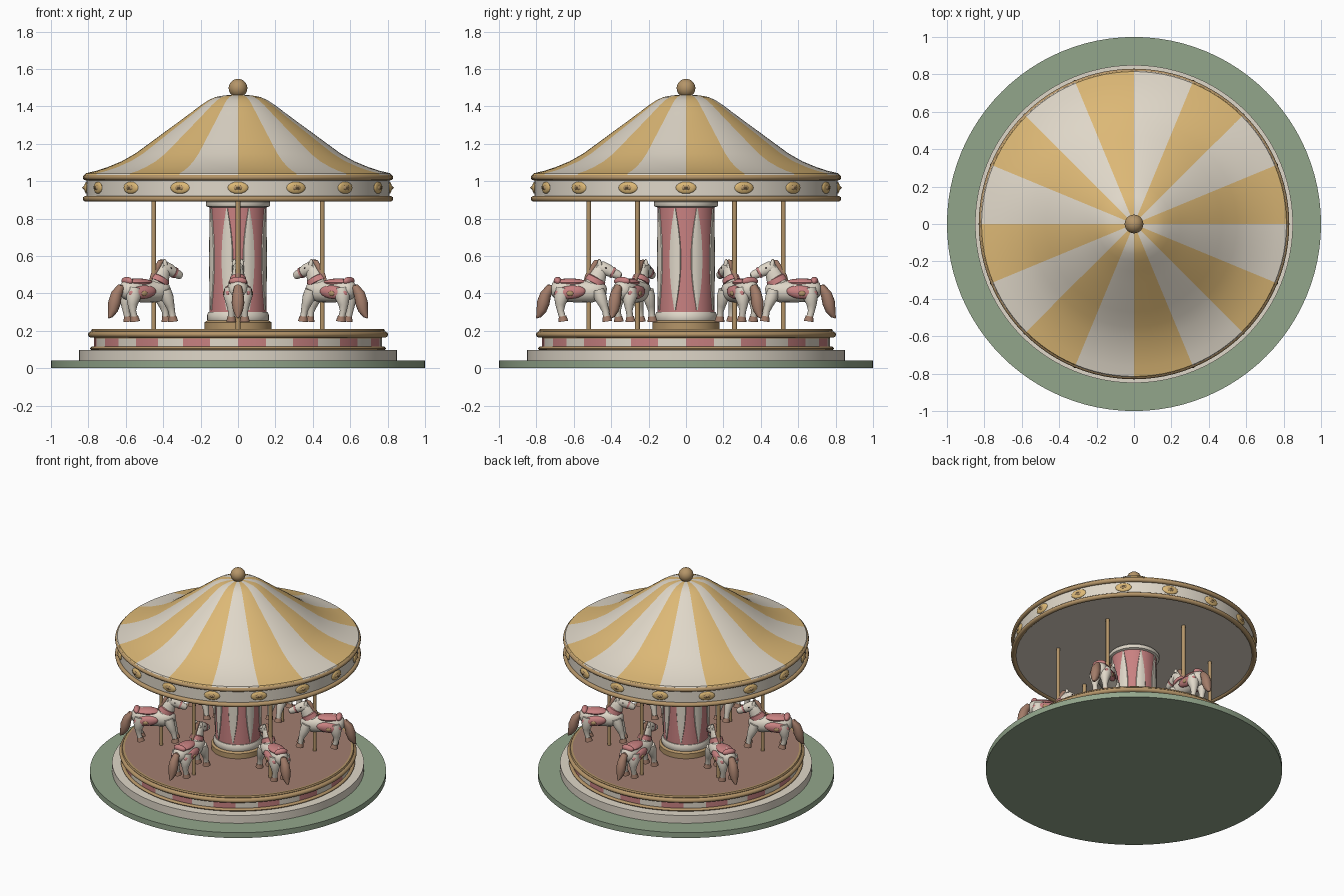
import bpy, bmesh
from math import sin, cos, pi, radians, floor
from mathutils import Vector, Matrix

if "Cube" in bpy.data.objects:
    bpy.data.objects.remove(bpy.data.objects["Cube"])


def mat(name, *rgb):
    m = bpy.data.materials.new(name)
    m.diffuse_color = (*rgb, 1)
    m.use_nodes = True
    m.node_tree.nodes["Principled BSDF"].inputs["Base Color"].default_value = m.diffuse_color
    return m


CREAM = mat("cream", .74, .68, .58)
YELLOW = mat("yellow", .72, .48, .18)
GOLD = mat("gold", .46, .30, .14)
PINK = mat("pink", .58, .22, .22)
GREEN = mat("green", .29, .38, .26)
FLOOR = mat("floor_brown", .36, .21, .16)
HAIR = mat("hair_brown", .36, .20, .14)
DARK = mat("dark", .03, .02, .02)


def finish(name, bm, *mats):
    bmesh.ops.recalc_face_normals(bm, faces=bm.faces[:])
    me = bpy.data.meshes.new(name)
    bm.to_mesh(me)
    bm.free()
    for m in mats:
        me.materials.append(m)
    me.shade_smooth()
    me.set_sharp_from_angle(angle=radians(38))
    ob = bpy.data.objects.new(name, me)
    bpy.context.collection.objects.link(ob)
    return ob


def skin(bm, rings, closed=False, index=lambda i: 0):
    """Bridge consecutive vertex rings; a one-vertex ring becomes a fan."""
    n = max(len(r) for r in rings)
    pairs = list(zip(rings, rings[1:]))
    if closed:
        pairs.append((rings[-1], rings[0]))
    for a, b in pairs:
        for i in range(n):
            j = (i + 1) % n
            quad = [a[i % len(a)], a[j % len(a)], b[j % len(b)], b[i % len(b)]]
            f = bm.faces.new(list(dict.fromkeys(quad)))
            f.material_index = index(i)


def lathe(name, prof, *mats, segs=96, stripes=0, closed=False):
    bm = bmesh.new()
    rings = []
    for r, z in prof:
        if r < 1e-6:
            rings.append([bm.verts.new((0, 0, z))])
        else:
            rings.append([bm.verts.new((r * cos(2 * pi * i / segs), r * sin(2 * pi * i / segs), z))
                          for i in range(segs)])
    skin(bm, rings, closed, lambda i: floor(i * stripes / segs) % 2 if stripes else 0)
    return finish(name, bm, *mats)


def hoop(name, r, z, w, h, m):
    prof = [(r + w * cos(k * pi / 6), z + h * sin(k * pi / 6)) for k in range(12)]
    return lathe(name, prof, m, closed=True)


def tube(name, pts, m, y=0, width=1, n=16):
    """Round sweep through (x, z, radius) points in the plane at side offset y."""
    bm = bmesh.new()
    rings = []
    for k, (x, z, r) in enumerate(pts):
        a, b = pts[max(k - 1, 0)], pts[min(k + 1, len(pts) - 1)]
        t = Vector((b[0] - a[0], 0, b[1] - a[1])).normalized()
        nrm = Vector((-t.z, 0, t.x))
        rings.append([bm.verts.new(Vector((x, y, z)) + nrm * r * cos(2 * pi * i / n)
                                   + Vector((0, r * width * sin(2 * pi * i / n), 0))) for i in range(n)])
    skin(bm, rings)
    bm.faces.new(rings[0])
    bm.faces.new(rings[-1])
    return finish(name, bm, m)


def ball(name, loc, scale, m, tilt=0, n=20):
    bm = bmesh.new()
    bmesh.ops.create_uvsphere(bm, u_segments=n, v_segments=n // 2, radius=1)
    bm.transform(Matrix.Translation(loc) @ Matrix.Rotation(tilt, 4, 'Y') @ Matrix.Diagonal((*scale, 1)))
    return finish(name, bm, m)


# Ground disc, step and platform
lathe("ground_disc", [(0, 0), (1, 0), (1, .04), (0, .04)], GREEN)
lathe("step", [(.7, .04), (.85, .04), (.85, .098), (.7, .098)], CREAM)
lathe("platform_band", [(.77, .095), (.77, .165)], PINK, CREAM, stripes=32)
hoop("platform_lower_rim", .775, .106, .016, .01, GOLD)
hoop("platform_upper_rim", .782, .18, .02, .017, GOLD)
lathe("platform_edge", [(.77, .16), (.78, .19), (.785, .2), (.78, .21), (.765, .21)], GOLD)
lathe("platform_floor", [(.768, .208), (0, .208)], FLOOR)

# Central column with tapered flutes
lathe("column_foot", [(.18, .208), (.18, .245), (.165, .255)], GOLD, segs=64)
lathe("column_base", [(.16, .25), (.165, .26), (.165, .285), (.158, .3), (.152, .3)], CREAM, segs=64)
lathe("column", [(.153, .25), (.153, .88)], PINK, segs=64)
lathe("column_capital", [(.153, .86), (.168, .865), (.172, .872), (.172, .888), (.165, .895), (0, .895)],
      CREAM, segs=64)
for k in range(8):
    bm = bmesh.new()
    rows = []
    for i in range(17):
        t = i / 16
        half = radians(12.5) * sin(pi * min(max(t, .02), .98)) ** .8
        mid = 2 * pi * (k + .5) / 8
        rows.append([bm.verts.new((r * cos(mid + s * half), r * sin(mid + s * half), .31 + .545 * t))
                     for s, r in ((-1, .153), (-.9, .158), (-.3, .16), (.3, .16), (.9, .158), (1, .153))])
    for a, b in zip(rows, rows[1:]):
        for j in range(5):
            bm.faces.new((a[j], a[j + 1], b[j + 1], b[j]))
    finish("column_flute", bm, CREAM)

# Canopy with frieze, rims, medallions and finial
lathe("canopy_frieze", [(0, .9), (.81, .9), (.81, 1.03)], CREAM)
hoop("frieze_lower_rim", .812, .906, .018, .016, GOLD)
hoop("frieze_upper_rim", .812, 1.02, .018, .016, GOLD)
lathe("canopy", [(.822, 1.03), (.815, 1.042), (.76, 1.055), (.7, 1.074), (.62, 1.107), (.55, 1.147), (.47, 1.205),
                 (.4, 1.257), (.32, 1.315), (.25, 1.367), (.2, 1.405), (.16, 1.432), (.12, 1.45), (.07, 1.459),
                 (0, 1.462)], YELLOW, CREAM, stripes=16)
ball("finial", (0, 0, 1.497), (.05, .05, .05), GOLD, n=32)
for k in range(16):
    turn = Matrix.Rotation(k * pi / 8, 4, 'Z')
    for name, s, m in (("medallion", (.012, .055, .032), YELLOW), ("medallion_centre", (.018, .03, .017), GOLD),
                       ("medallion_boss", (.023, .012, .009), GOLD)):
        ball(name, (.81, 0, .965), s, m, n=16).matrix_world = turn

# One horse, facing +x, with its pole at the origin
parts = [
    tube("horse_body", [(-.203, .42, .008), (-.195, .42, .035), (-.175, .42, .052), (-.13, .418, .062),
                        (-.06, .41, .059), (.01, .41, .06), (.055, .42, .054), (.083, .428, .036),
                        (.095, .432, .008)], CREAM, width=.95),
    tube("horse_neck", [(.015, .41, .055), (.035, .46, .052), (.055, .51, .042), (.068, .54, .034),
                        (.072, .56, .018)], CREAM, width=.75),
    tube("horse_head", [(.035, .55, .006), (.045, .547, .026), (.07, .537, .035), (.1, .525, .033),
                        (.135, .508, .025), (.158, .498, .023), (.17, .492, .016), (.175, .49, .004)],
         CREAM, width=.85),
    tube("horse_mane", [(.066, .572, .01), (.04, .565, .016), (.018, .53, .018), (-.003, .49, .018),
                        (-.022, .46, .008)], HAIR, width=.8),
    tube("horse_tail", [(-.18, .432, .01), (-.205, .43, .022), (-.23, .395, .03), (-.243, .35, .034),
                        (-.253, .31, .027), (-.268, .28, .014), (-.28, .268, .003)], HAIR),
    tube("bridle_band", [(.122, .514, .02), (.123, .5135, .031), (.134, .5085, .029), (.135, .508, .02)], PINK,
         width=.88),
    tube("chest_strap", [(.028, .452, .045), (.03, .455, .057), (.043, .482, .052), (.045, .485, .04)], PINK,
         width=.82),
    ball("saddle", (-.1, 0, .458), (.09, .052, .022), PINK),
    ball("saddle_back", (-.165, 0, .465), (.022, .048, .024), PINK, tilt=-.5),
    lathe("horse_pole", [(.013, .208), (.013, .9)], GOLD, segs=16),
]
for s in (-1, 1):
    parts += [
        tube("front_leg", [(.05, .42, .03), (.062, .38, .034), (.08, .335, .024), (.09, .305, .018),
                           (.095, .27, .018)], CREAM, y=s * .036),
        tube("front_hoof", [(.095, .278, .02), (.099, .25, .027)], HAIR, y=s * .036),
        tube("rear_leg", [(-.14, .43, .035), (-.145, .385, .042), (-.152, .34, .027), (-.15, .305, .018),
                          (-.14, .27, .018)], CREAM, y=s * .036),
        tube("rear_hoof", [(-.14, .278, .02), (-.136, .25, .027)], HAIR, y=s * .036),
        tube("horse_ear", [(.06, .55, .012), (.057, .567, .012), (.055, .585, .002)], CREAM, y=s * .02, n=10),
        ball("saddle_cloth", (-.1, s * .052, .405), (.085, .025, .036), PINK, tilt=-.1),
        ball("cloth_badge", (-.1, s * .073, .4), (.02, .008, .014), GOLD, n=12),
        ball("horse_eye", (.092, s * .026, .535), (.006, .004, .006), DARK, n=10),
    ]

# Six horses in a circle, all facing the column
for k in range(6):
    a = radians(30 + 60 * k)
    place = Matrix.Translation((.52 * cos(a), .52 * sin(a), 0)) @ Matrix.Rotation(a + pi, 4, 'Z')
    for p in parts:
        ob = p
        if k < 5:
            ob = bpy.data.objects.new(p.name.split(".")[0], p.data)
            bpy.context.collection.objects.link(ob)
        ob.matrix_world = place
